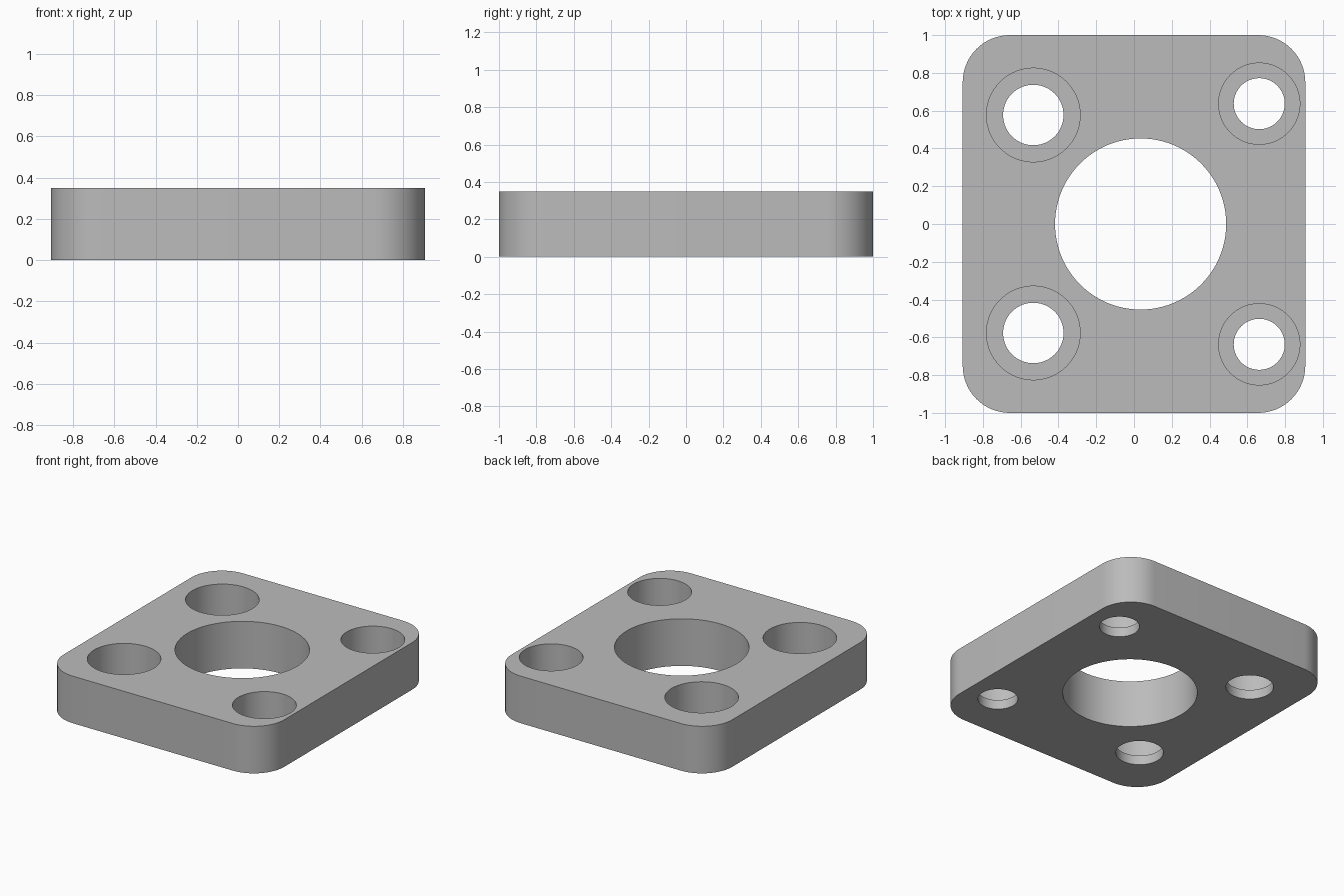
import bpy
import math

THICK = 0.35   # plate thickness
LIP = 0.07     # material left under each counterbore

cube = bpy.data.objects.get("Cube")
if cube:
    bpy.data.objects.remove(cube, do_unlink=True)

grey = bpy.data.materials.new("plain grey")
grey.use_nodes = True
colour = (0.5, 0.5, 0.5, 1)
grey.diffuse_color = colour
grey.node_tree.nodes["Principled BSDF"].inputs["Base Color"].default_value = colour

# Plate with rounded vertical corners
bpy.ops.mesh.primitive_cube_add(size=1, location=(0, 0, THICK / 2))
plate = bpy.context.object
plate.name = plate.data.name = "mounting_plate"
plate.scale = (1.814, 2, THICK)
bpy.ops.object.transform_apply(location=True, rotation=False, scale=True)
plate.data.materials.append(grey)

weights = plate.data.attributes.new("bevel_weight_edge", "FLOAT", "EDGE")
for edge in plate.data.edges:
    a, b = (plate.data.vertices[i].co for i in edge.vertices)
    weights.data[edge.index].value = float(abs(a.z - b.z) > 0.1)
bevel = plate.modifiers.new("round_corners", "BEVEL")
bevel.limit_method = "WEIGHT"
bevel.width = 0.25
bevel.segments = 16
bpy.ops.object.modifier_apply(modifier=bevel.name)


def drill(x, y, radius, bottom=-0.1):
    """Cut a round hole from the top of the plate down to the given height."""
    top = THICK + 0.1
    bpy.ops.mesh.primitive_cylinder_add(
        vertices=96, radius=radius, depth=top - bottom,
        location=(x, y, (top + bottom) / 2))
    cutter = bpy.context.object
    cutter.hide_render = True
    cutter.data.materials.append(grey)
    cut = plate.modifiers.new("hole", "BOOLEAN")
    cut.operation = "DIFFERENCE"
    cut.solver = "EXACT"
    cut.object = cutter
    bpy.context.view_layer.objects.active = plate
    bpy.ops.object.modifier_apply(modifier=cut.name)
    bpy.data.objects.remove(cutter, do_unlink=True)


# Central bore
drill(0.035, 0, 0.453)

# Four counterbored screw holes, mirrored front to back
for side in (-1, 1):
    for x, y, hole, bore in ((-0.533, 0.577, 0.16, 0.248),
                             (0.663, 0.637, 0.135, 0.215)):
        drill(x, side * y, hole)
        drill(x, side * y, bore, LIP)

# Smooth round walls, crisp rims
bpy.ops.object.select_all(action="DESELECT")
plate.select_set(True)
bpy.context.view_layer.objects.active = plate
bpy.ops.object.shade_smooth_by_angle(angle=math.radians(30))
